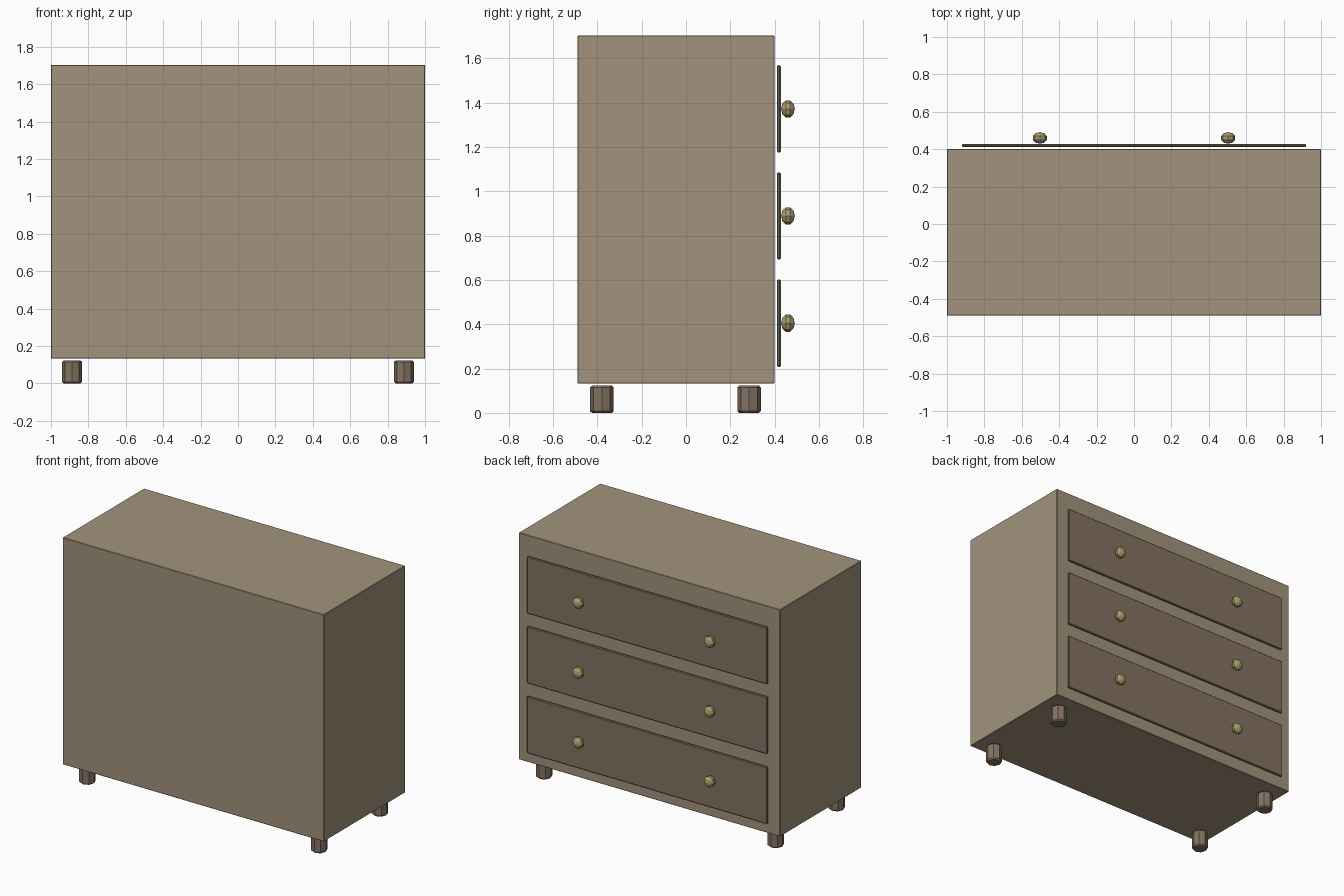
import bpy, bmesh
from math import pi
from mathutils import Matrix

if "Cube" in bpy.data.objects:
    bpy.data.objects.remove(bpy.data.objects["Cube"])


def material(name, rgb):
    m = bpy.data.materials.new(name)
    m.diffuse_color = (*rgb, 1)
    m.use_nodes = True
    m.node_tree.nodes["Principled BSDF"].inputs["Base Color"].default_value = m.diffuse_color
    return m


BODY = material("light_wood", (0.36, 0.29, 0.20))
DARK = material("dark_wood", (0.23, 0.17, 0.12))
BRASS = material("brass", (0.40, 0.34, 0.15))


def finish(name, bm, mat, bevel=0):
    me = bpy.data.meshes.new(name)
    bm.to_mesh(me)
    bm.free()
    me.materials.append(mat)
    ob = bpy.data.objects.new(name, me)
    bpy.context.collection.objects.link(ob)
    if bevel:
        mod = ob.modifiers.new("bevel", 'BEVEL')
        mod.width, mod.segments = bevel, 1
        mod.limit_method, mod.angle_limit = 'ANGLE', pi / 3
    return ob


def box(name, lo, hi, mat, bevel=0):
    bm = bmesh.new()
    bmesh.ops.create_cube(bm, size=1)
    for v in bm.verts:
        v.co = [(a + b) / 2 + c * (b - a) for a, b, c in zip(lo, hi, v.co)]
    return finish(name, bm, mat, bevel)


def leg(name, x, y):
    bm = bmesh.new()
    bmesh.ops.create_cone(bm, cap_ends=True, segments=8, radius1=0.053,
                          radius2=0.053, depth=0.123,
                          matrix=Matrix.Translation((x, y, 0.0615)))
    return finish(name, bm, DARK, 0.008)


def knob(name, x, z):
    bm = bmesh.new()
    place = (Matrix.Translation((x, 0.46, z)) @ Matrix.Diagonal((0.040, 0.031, 0.041, 1))
             @ Matrix.Rotation(pi / 2, 4, 'X'))
    bmesh.ops.create_uvsphere(bm, u_segments=8, v_segments=5, radius=1, matrix=place)
    return finish(name, bm, BRASS)


# Cabinet carcass
box("cabinet_body", (-1, -0.49, 0.133), (1, 0.40, 1.703), BODY, 0.003)

# Drawer fronts, each with two knobs, on the +y side
for row, z in enumerate((0.405, 0.889, 1.372)):
    box(f"drawer_front_{row}", (-0.92, 0.411, z - 0.197), (0.92, 0.428, z + 0.197), DARK, 0.005)
    for side, x in (("left", -0.503), ("right", 0.503)):
        knob(f"drawer_knob_{row}_{side}", x, z)

# Four short feet
for side, x in (("left", -0.887), ("right", 0.887)):
    for end, y in (("front", -0.38), ("back", 0.285)):
        leg(f"leg_{end}_{side}", x, y)
